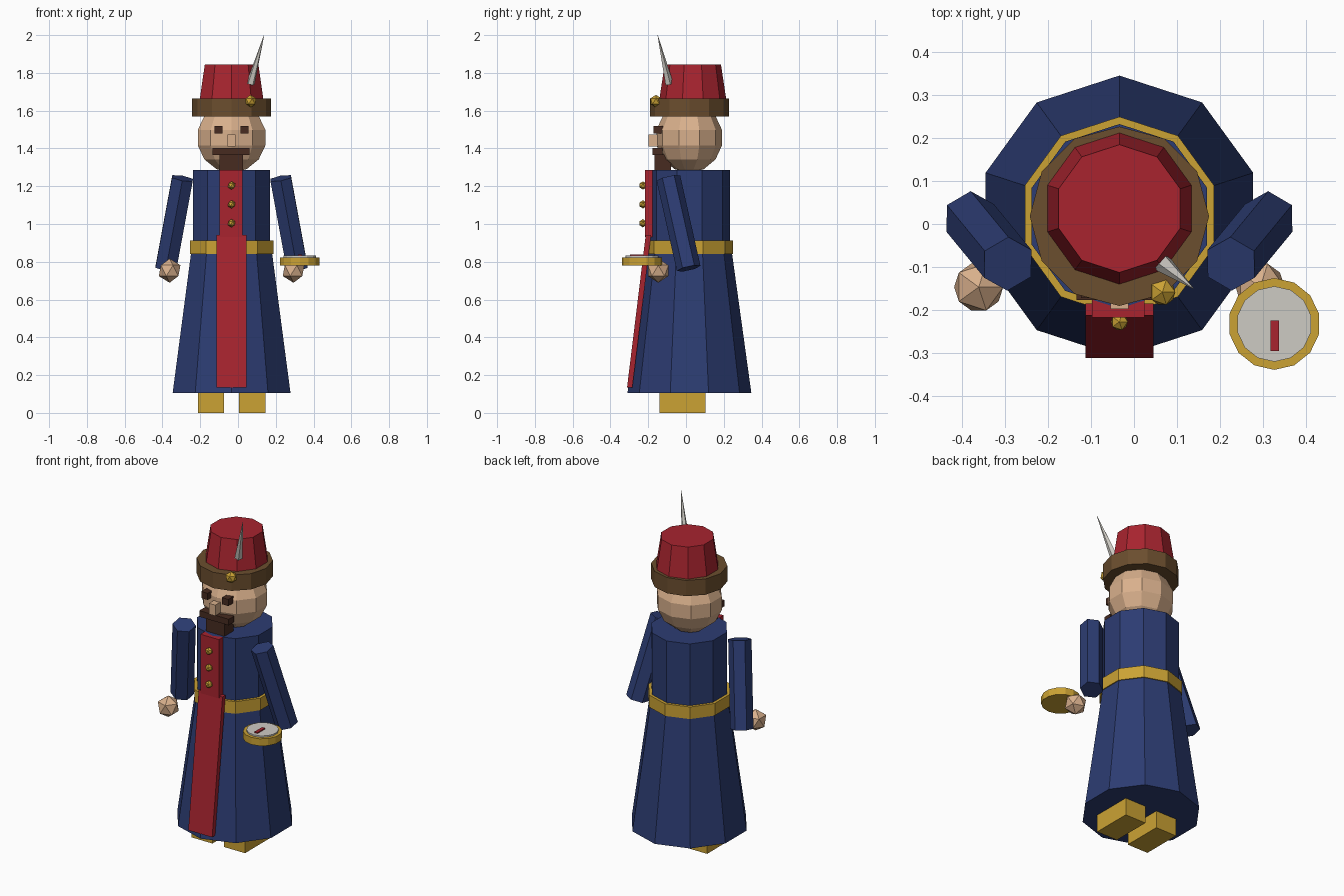
import bpy, bmesh
from mathutils import Matrix, Vector

if "Cube" in bpy.data.objects:
    bpy.data.objects.remove(bpy.data.objects["Cube"])

CX, CY = -0.034, 0.018   # body axis


def mat(name, hexcol):
    c = [int(hexcol[i:i + 2], 16) / 255 for i in (0, 2, 4)]
    lin = [v / 12.92 if v <= 0.04045 else ((v + 0.055) / 1.055) ** 2.4 for v in c]
    m = bpy.data.materials.new(name)
    m.diffuse_color = (*lin, 1)
    m.use_nodes = True
    m.node_tree.nodes["Principled BSDF"].inputs["Base Color"].default_value = m.diffuse_color
    return m


BLUE = mat("coat blue", "2C3C72")
RED = mat("red", "A8242F")
GOLD = mat("gold", "CBA234")
SKIN = mat("skin", "D9B08C")
FUR = mat("fur brown", "6B4E2E")
DARK = mat("dark brown", "472B20")
PALE = mat("pale grey", "CECBC4")


def finish(bm, name, m):
    bmesh.ops.recalc_face_normals(bm, faces=bm.faces)
    me = bpy.data.meshes.new(name)
    bm.to_mesh(me)
    bm.free()
    me.materials.append(m)
    ob = bpy.data.objects.new(name, me)
    bpy.context.collection.objects.link(ob)
    return ob


def tube(name, m, p0, p1, r0, r1, n):
    """Capped prism or cone from p0 to p1 with n sides."""
    p0, p1 = Vector(p0), Vector(p1)
    d = p1 - p0
    rot = Vector((0, 0, 1)).rotation_difference(d).to_matrix().to_4x4()
    bm = bmesh.new()
    bmesh.ops.create_cone(bm, cap_ends=True, segments=n, radius1=r0, radius2=r1,
                          depth=d.length, matrix=Matrix.Translation((p0 + p1) / 2) @ rot)
    return finish(bm, name, m)


def ring(name, m, z0, z1, r0, r1, n=10, x=CX, y=CY):
    return tube(name, m, (x, y, z0), (x, y, z1), r0, r1, n)


def box(name, m, x, y, z):
    """Box from (min, max) ranges."""
    bm = bmesh.new()
    bmesh.ops.create_cube(bm, size=1)
    for v in bm.verts:
        v.co = [r[0] if c < 0 else r[1] for c, r in zip(v.co, (x, y, z))]
    return finish(bm, name, m)


def ball(name, m, loc, r):
    bm = bmesh.new()
    bmesh.ops.create_icosphere(bm, subdivisions=1, radius=r, matrix=Matrix.Translation(loc))
    return finish(bm, name, m)


# coat
ring("coat_skirt", BLUE, 0.105, 0.90, 0.328, 0.218)
ring("coat_torso", BLUE, 0.86, 1.285, 0.215, 0.215)
ring("belt", GOLD, 0.84, 0.913, 0.232, 0.232)

# red front: upper strip and sloping lower panel
box("chest_strip", RED, (-0.098, 0.025), (-0.218, -0.15), (0.93, 1.285))
panel = box("skirt_panel", RED, (-0.113, 0.046), (-0.213, -0.185), (0.135, 0.943))
for v in panel.data.vertices:
    if v.co.z < 0.5:
        v.co.y -= 0.099

# buttons
for i in range(3):
    ball("button", GOLD, (CX, -0.228, 1.004 + i * 0.1), 0.022)

# head
bm = bmesh.new()
bmesh.ops.create_uvsphere(bm, u_segments=10, v_segments=7, radius=1,
                          matrix=Matrix.Translation((CX, CY - 0.001, 1.457))
                          @ Matrix.Diagonal((0.193, 0.178, 0.185, 1)))
finish(bm, "head", SKIN)

# face
for s in (-1, 1):
    x = CX + s * 0.069
    box("eye", DARK, (x - 0.021, x + 0.021), (-0.172, -0.12), (1.478, 1.518))
box("nose", SKIN, (CX - 0.021, CX + 0.021), (-0.198, -0.12), (1.41, 1.475))
box("moustache", DARK, (CX - 0.1, CX + 0.096), (-0.177, -0.125), (1.365, 1.402))
beard = box("beard", DARK, (CX - 0.063, CX + 0.06), (-0.167, -0.08), (1.275, 1.37))

# hat
bm_brim = ring("hat_band", FUR, 1.57, 1.665, 0.209, 0.209, 12)
ring("hat_crown", RED, 1.64, 1.845, 0.18, 0.149, 10, CX, 0.036)
ball("hat_badge", GOLD, (0.066, -0.159, 1.65), 0.034)
tube("hat_plume", PALE, (0.066, -0.09, 1.742), (0.138, -0.15, 2.0), 0.023, 0.001, 5)

# arms, hands and shoes, mirrored about the body axis
for s, side in ((-1, "left"), (1, "right")):
    tube(side + "_arm", BLUE, (CX + s * 0.348, 0.014, 0.765),
         (CX + s * 0.260, -0.093, 1.242), 0.064, 0.064, 6)
    ball(side + "_hand", SKIN, (CX + s * 0.328, -0.147, 0.753), 0.064)
    x = CX + s * 0.109
    box(side + "_shoe", GOLD, (x - 0.07, x + 0.07), (-0.14, 0.103), (0, 0.12))

# dial held in the hand
ring("dial_case", GOLD, 0.78, 0.823, 0.107, 0.107, 14, 0.327, -0.233)
ring("dial_face", PALE, 0.81, 0.832, 0.088, 0.088, 14, 0.327, -0.233)
box("dial_needle", RED, (0.318, 0.338), (-0.296, -0.225), (0.831, 0.839))
